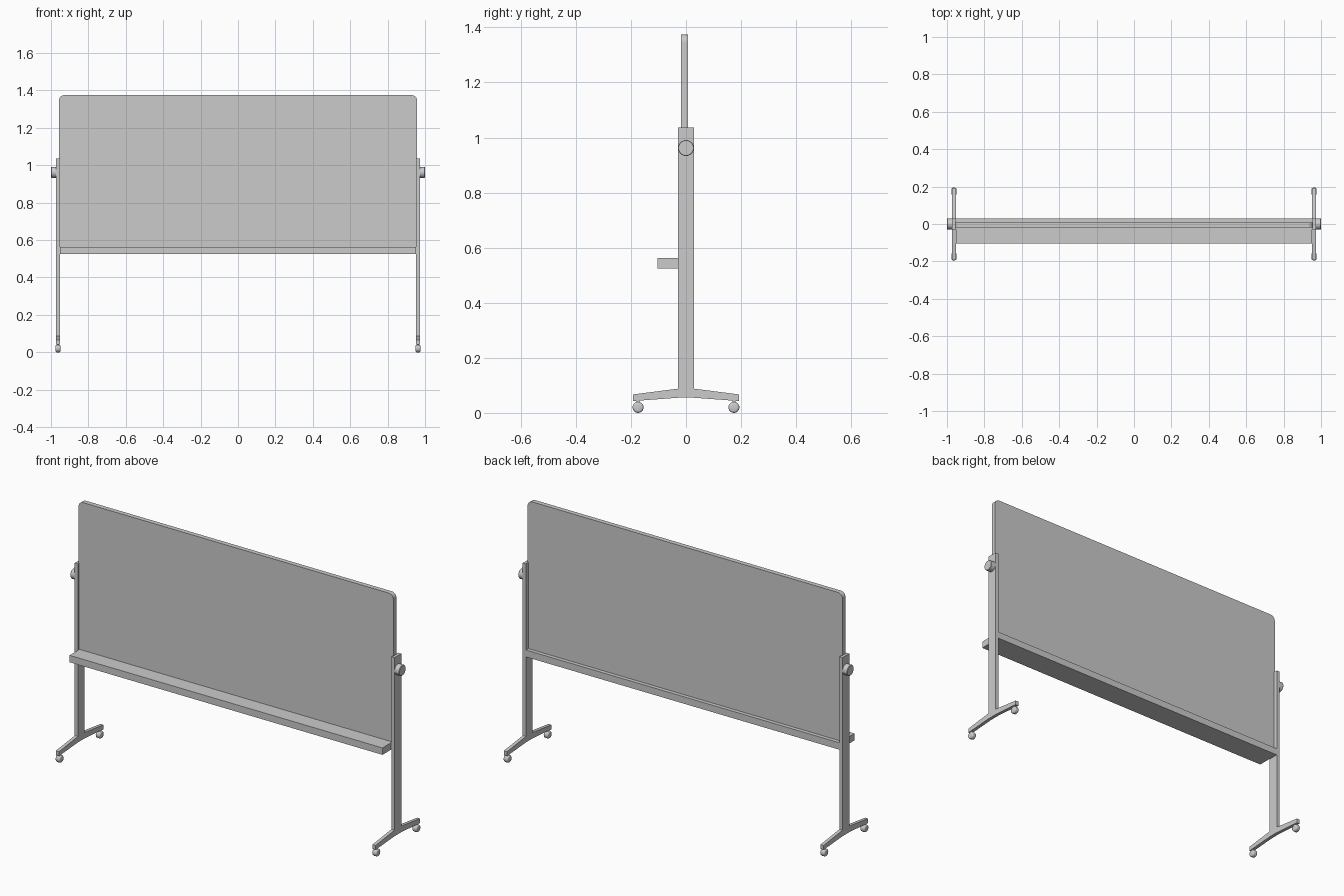
import bpy, bmesh, math
from mathutils import Matrix

if "Cube" in bpy.data.objects:
    bpy.data.objects.remove(bpy.data.objects["Cube"])


def finish(bm, name):
    bmesh.ops.recalc_face_normals(bm, faces=bm.faces[:])
    me = bpy.data.meshes.new(name)
    bm.to_mesh(me)
    bm.free()
    ob = bpy.data.objects.new(name, me)
    bpy.context.collection.objects.link(ob)
    return ob


def box(name, x0, x1, y0, y1, z0, z1):
    bm = bmesh.new()
    m = Matrix.Translation(((x0 + x1) / 2, (y0 + y1) / 2, (z0 + z1) / 2)) @ \
        Matrix.Diagonal((x1 - x0, y1 - y0, z1 - z0, 1))
    bmesh.ops.create_cube(bm, size=1, matrix=m)
    return finish(bm, name)


def prism(name, points, direction):
    bm = bmesh.new()
    face = bm.faces.new([bm.verts.new(p) for p in points])
    new = bmesh.ops.extrude_face_region(bm, geom=[face])["geom"]
    bmesh.ops.translate(bm, vec=direction,
                        verts=[g for g in new if isinstance(g, bmesh.types.BMVert)])
    return finish(bm, name)


def disc(name, x0, x1, y, z, r, bevel, seg=1, sides=24):
    # Cylinder along x with rounded rims
    bm = bmesh.new()
    m = Matrix.Translation(((x0 + x1) / 2, y, z)) @ Matrix.Rotation(math.pi / 2, 4, 'Y')
    bmesh.ops.create_cone(bm, cap_ends=True, segments=sides, radius1=r, radius2=r,
                          depth=abs(x1 - x0), matrix=m)
    rims = [e for e in bm.edges if any(len(f.verts) > 4 for f in e.link_faces)]
    bmesh.ops.bevel(bm, geom=rims, offset=bevel, segments=seg, profile=0.5, affect='EDGES')
    ob = finish(bm, name)
    bpy.ops.object.select_all(action='DESELECT')
    ob.select_set(True)
    bpy.context.view_layer.objects.active = ob
    bpy.ops.object.shade_smooth_by_angle(angle=math.radians(40))
    return ob


# Writing board with rounded upper corners
W, TOP, R = 0.957, 1.375, 0.028
pts = [(-W, -0.018, 0.54), (W, -0.018, 0.54)]
for cx, start in ((W - R, 0), (R - W, 90)):
    for i in range(7):
        a = math.radians(start + i * 15)
        pts.append((cx + R * math.cos(a), -0.018, TOP - R + R * math.sin(a)))
prism("board", pts, (0, 0.026, 0))

# Lower cross rail and pen tray
box("cross_rail", -0.953, 0.953, -0.029, 0.029, 0.525, 0.563)
box("pen_tray", -0.951, 0.951, -0.104, -0.029, 0.525, 0.563)

# Foot outline, in y and z
foot = [(-0.193, 0.043), (-0.029, 0.055), (0.029, 0.055), (0.193, 0.043),
        (0.193, 0.067), (0.029, 0.088), (-0.029, 0.088), (-0.193, 0.067)]

for side, s in (("left", -1), ("right", 1)):
    a, b = sorted((s * 0.953, s * 0.972))
    box(side + "_post", a, b, -0.029, 0.029, 0.086, 1.036)
    prism(side + "_foot", [(a, y, z) for y, z in foot], (b - a, 0, 0))
    # Pivot knob
    k0, k1 = sorted((s * 0.970, s * 1.0))
    disc(side + "_pivot_knob", k0, k1, 0, 0.962, 0.029, 0.002)
    # Casters
    cx = s * 0.9625
    for end, y in (("front", -0.174), ("back", 0.174)):
        disc(f"{side}_{end}_caster", cx - 0.014, cx + 0.014, y, 0.02, 0.02, 0.008, 3)
        box(f"{side}_{end}_caster_stem", cx - 0.006, cx + 0.006,
            y - 0.006, y + 0.006, 0.03, 0.05)
